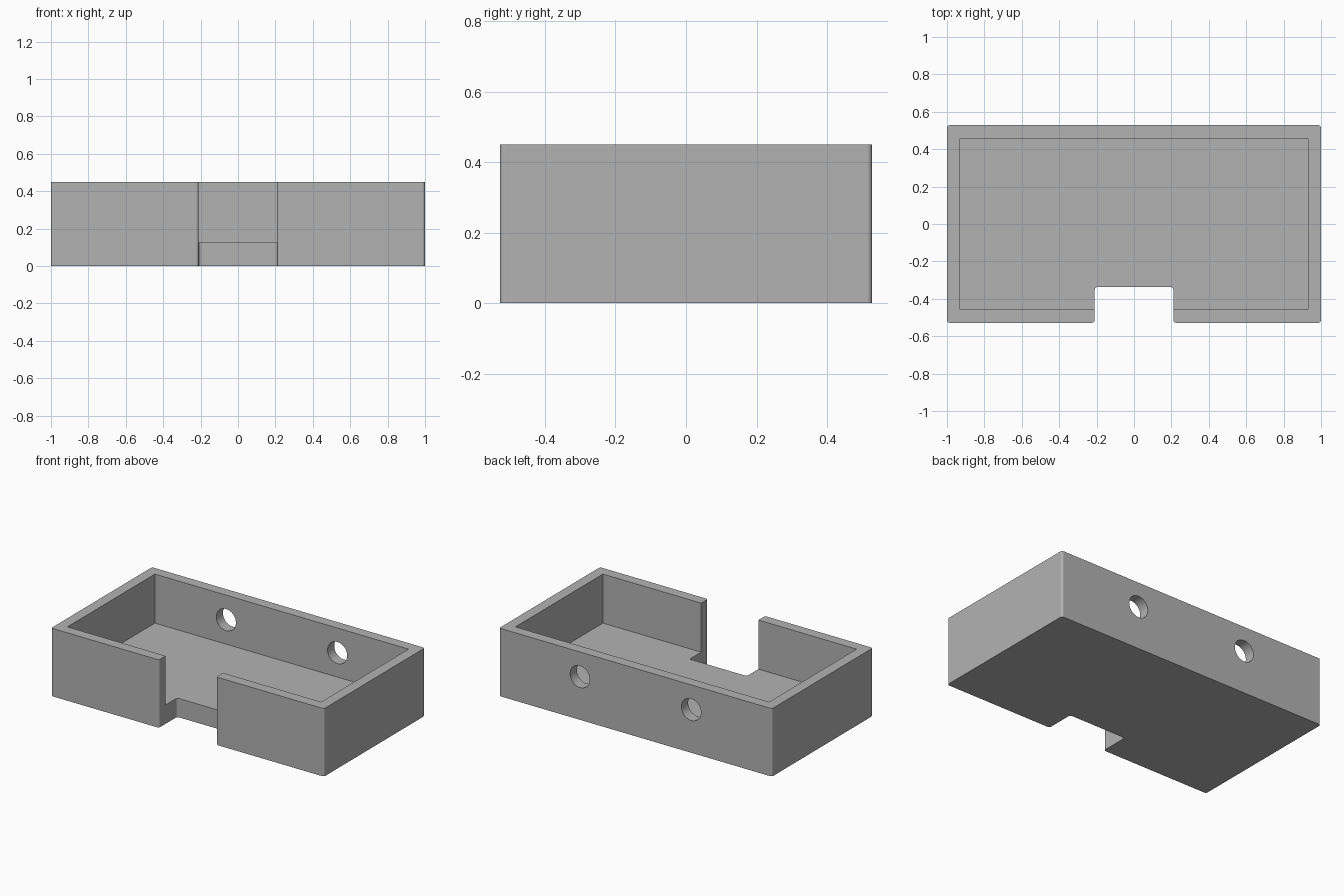
import bpy, bmesh, math
from mathutils import Matrix, Vector

if "Cube" in bpy.data.objects:
    bpy.data.objects.remove(bpy.data.objects["Cube"], do_unlink=True)

HALF_X, HALF_Y, HEIGHT = 1.0, 0.528, 0.45
WALL, FLOOR = 0.07, 0.125
NOTCH_X, NOTCH_Y = 0.21, -0.337
HOLE_X, HOLE_Z, HOLE_R = 0.408, 0.286, 0.072
FILLET = 0.015

grey = bpy.data.materials.new("plain_grey")
grey.use_nodes = True
colour = (0.45, 0.45, 0.45, 1)
grey.diffuse_color = colour
grey.node_tree.nodes["Principled BSDF"].inputs["Base Color"].default_value = colour


def make_object(name, bm):
    bmesh.ops.recalc_face_normals(bm, faces=bm.faces)
    mesh = bpy.data.meshes.new(name)
    bm.to_mesh(mesh)
    bm.free()
    mesh.materials.append(grey)
    obj = bpy.data.objects.new(name, mesh)
    bpy.context.collection.objects.link(obj)
    return obj


def activate(obj):
    bpy.ops.object.select_all(action="DESELECT")
    obj.select_set(True)
    bpy.context.view_layer.objects.active = obj


def cut(target, cutter):
    cutter.hide_render = True
    mod = target.modifiers.new("cut", "BOOLEAN")
    mod.operation, mod.solver, mod.object = "DIFFERENCE", "EXACT", cutter
    activate(target)
    bpy.ops.object.modifier_apply(modifier=mod.name)
    bpy.data.objects.remove(cutter, do_unlink=True)


# Solid block: notched outline, extruded, with rounded upright edges
half = [(NOTCH_X, NOTCH_Y), (NOTCH_X, -HALF_Y), (HALF_X, -HALF_Y), (HALF_X, HALF_Y)]
outline = half + [(-x, y) for x, y in reversed(half)]
bm = bmesh.new()
base = bm.faces.new([bm.verts.new((x, y, 0)) for x, y in outline])
top = bmesh.ops.extrude_face_region(bm, geom=[base])["geom"]
bmesh.ops.translate(bm, vec=(0, 0, HEIGHT),
                    verts=[g for g in top if isinstance(g, bmesh.types.BMVert)])
uprights = [e for e in bm.edges if abs(e.verts[0].co.z - e.verts[1].co.z) > FLOOR]
bmesh.ops.bevel(bm, geom=uprights, offset=FILLET, segments=5, profile=0.5, affect="EDGES")
tray = make_object("open_tray", bm)

# Square-cornered cavity above the floor
bm = bmesh.new()
size = Vector((2 * (HALF_X - WALL), 2 * (HALF_Y - WALL), HEIGHT))
bmesh.ops.create_cube(bm, size=1, matrix=Matrix.Translation((0, 0, FLOOR + HEIGHT / 2))
                      @ Matrix.Diagonal(size).to_4x4())
cut(tray, make_object("cavity_cutter", bm))

# Two round holes through the back wall
for side in (-1, 1):
    bm = bmesh.new()
    place = Matrix.Translation((side * HOLE_X, HALF_Y - WALL / 2, HOLE_Z))
    bmesh.ops.create_cone(bm, cap_ends=True, segments=32, radius1=HOLE_R, radius2=HOLE_R,
                          depth=3 * WALL, matrix=place @ Matrix.Rotation(math.pi / 2, 4, "X"))
    cut(tray, make_object("hole_cutter", bm))

# Smooth fillets and holes, flat walls
activate(tray)
bpy.ops.object.shade_smooth_by_angle(angle=math.radians(30))
weighted = tray.modifiers.new("flat_walls", "WEIGHTED_NORMAL")
weighted.keep_sharp = True
